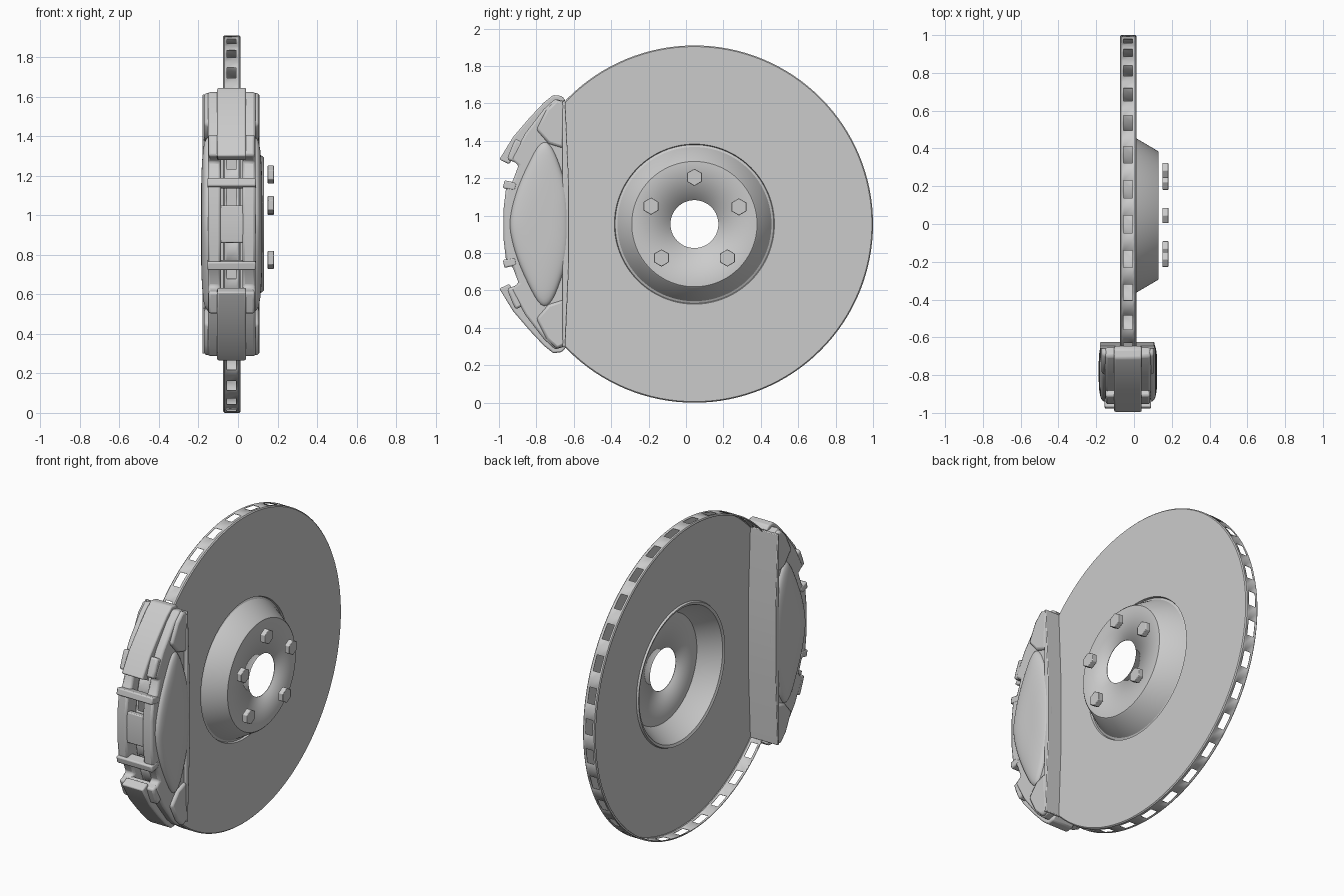
import bpy, bmesh, math

if "Cube" in bpy.data.objects:
    bpy.data.objects.remove(bpy.data.objects["Cube"])

CY, CZ, CX = 0.045, 0.955, -0.032   # disc centre, caliper mid-plane


def finish(name, bm, bevel=0, subsurf=0, angle=35):
    bmesh.ops.recalc_face_normals(bm, faces=bm.faces)
    me = bpy.data.meshes.new(name)
    bm.to_mesh(me)
    bm.free()
    ob = bpy.data.objects.new(name, me)
    bpy.context.collection.objects.link(ob)
    for p in me.polygons:
        p.use_smooth = True
    if not subsurf:
        me.set_sharp_from_angle(angle=math.radians(angle))
    if bevel:
        m = ob.modifiers.new("bevel", 'BEVEL')
        m.width, m.segments, m.limit_method = bevel, 2, 'ANGLE'
        m.angle_limit = math.radians(40)
    if subsurf:
        m = ob.modifiers.new("subsurf", 'SUBSURF')
        m.levels = m.render_levels = subsurf
    return ob


def flip(pts):
    return [(y, 2 * CZ - z) for y, z in pts]


def loft(name, levels, **kw):
    """Bridge (x, outline) levels in the yz plane and cap both ends."""
    bm = bmesh.new()
    rings = [[bm.verts.new((x, y, z)) for y, z in pts] for x, pts in levels]
    n = len(rings[0])
    for a, b in zip(rings, rings[1:]):
        for i in range(n):
            bm.faces.new((a[i], a[(i + 1) % n], b[(i + 1) % n], b[i]))
    bm.faces.new(rings[0])
    bm.faces.new(rings[-1])
    return finish(name, bm, **kw)


def prism(name, pts, x0, x1, **kw):
    return loft(name, [(x0, pts), (x1, pts)], **kw)


def scaled(pts, s):
    cy = sum(p[0] for p in pts) / len(pts)
    return [(cy + (y - cy) * s, CZ + (z - CZ) * s) for y, z in pts]


def arc(r0, r1, a0, a1, n=6):
    """Sector outline about the disc axis, angle measured from -y."""
    angs = [math.radians(a0 + (a1 - a0) * i / n) for i in range(n + 1)]
    pt = lambda r, a: (CY - r * math.cos(a), CZ + r * math.sin(a))
    return [pt(r1, a) for a in angs] + [pt(r0, a) for a in reversed(angs)]


# Pan-shaped disc: open-backed slotted rim, face plate and hat, (radius, x) profile spun around x
prof = [(.948, -.075), (.955, -.068), (.955, -.056), (.955, -.009), (.955, .006),
        (.949, .012), (.428, .012), (.424, .0), (.412, .006), (.342, .125), (.335, .131),
        (.128, .131)]
SEG = 128
bm = bmesh.new()
rings = []
for i in range(SEG):
    a = 2 * math.pi * (i - 1) / SEG - math.radians(2.8)
    rings.append([bm.verts.new((x, CY + r * math.sin(a), CZ + r * math.cos(a))) for r, x in prof])
for i in range(SEG):
    a, b = rings[i], rings[(i + 1) % SEG]
    for j in range(len(prof) - 1):
        if j == 2 and i % 4 < 2:        # vent slot
            continue
        bm.faces.new((a[j], b[j], b[j + 1], a[j + 1]))
disc = finish("brake_disc", bm, angle=30)
shell = disc.modifiers.new("sheet", 'SOLIDIFY')
shell.thickness, shell.offset = .004, -1

# Five hexagonal wheel bolts
for i, (dy, dz) in enumerate([(0, .25), (.238, .092), (.176, -.181), (-.176, -.181), (-.232, .096)]):
    y, z = CY + dy, CZ + dz
    hexa = [(y + .046 * math.sin(t * math.pi / 3), z + .046 * math.cos(t * math.pi / 3)) for t in range(6)]
    prism("wheel_bolt_%d" % (i + 1), hexa, .15, .182, bevel=.003)

# Caliper outlines (upper half, mirrored below the disc axis)
side = [(-.975, 1.04), (-.962, 1.15), (-.925, 1.19), (-.895, 1.27), (-.935, 1.30),
        (-.86, 1.44), (-.76, 1.57), (-.70, 1.625), (-.648, 1.61), (-.63, 1.2)]
dome = [(-.945, 1.0), (-.905, 1.15), (-.84, 1.29), (-.775, 1.415), (-.715, 1.39),
        (-.655, 1.22), (-.622, 1.1)]
lobe = [(-.80, 1.46), (-.735, 1.385), (-.655, 1.36), (-.645, 1.6), (-.69, 1.622), (-.745, 1.57)]
band = [(-.998, 1.30), (-.925, 1.42), (-.835, 1.525), (-.76, 1.605), (-.71, 1.645), (-.665, 1.64),
        (-.642, 1.615), (-.68, 1.605), (-.80, 1.475), (-.89, 1.37), (-.945, 1.275)]
side = side + flip(side)[::-1]
dome = dome + flip(dome)[::-1]

for s, tag in ((1, "outer"), (-1, "inner")):
    X = lambda d: CX + s * d
    # Side plate, swollen piston housing and end lobes
    prism("caliper_side_" + tag, side, X(.055), X(.121), bevel=.012)
    loft("piston_housing_" + tag,
         [(X(.09), dome), (X(.118), dome), (X(.143), scaled(dome, .95)),
          (X(.154), scaled(dome, .6)), (X(.155), scaled(dome, .25))], subsurf=2)
    for half, pts in (("upper", lobe), ("lower", flip(lobe))):
        prism("end_lobe_%s_%s" % (half, tag), pts, X(.10), X(.139), bevel=.014)

# Broad flat wall facing the hub
wall = [(-.66, 1.61), (-.645, 1.61), (-.625, 1.15)]
wall = wall + flip(wall[1:])[::-1] + flip(wall[:1])
prism("caliper_inner_wall", wall, CX - .148, CX + .14, bevel=.004)

# End bands and cross bars over the rim
for half, f in (("upper", lambda p: p), ("lower", flip)):
    prism("end_band_" + half, f(band), CX - .073, CX + .073, bevel=.008)
    prism("cross_bar_" + half, f(arc(.975, 1.042, 10.6, 13, 2)), CX - .123, CX + .123, bevel=.008)
    prism("band_flange_" + half, f(arc(1.0, 1.06, 19, 25.5, 3)), CX - .118, CX + .118, bevel=.012)

# Central bridge
prism("centre_bridge", arc(.972, 1.012, -5.4, 5.4), CX - .08, CX + .08, bevel=.006)
